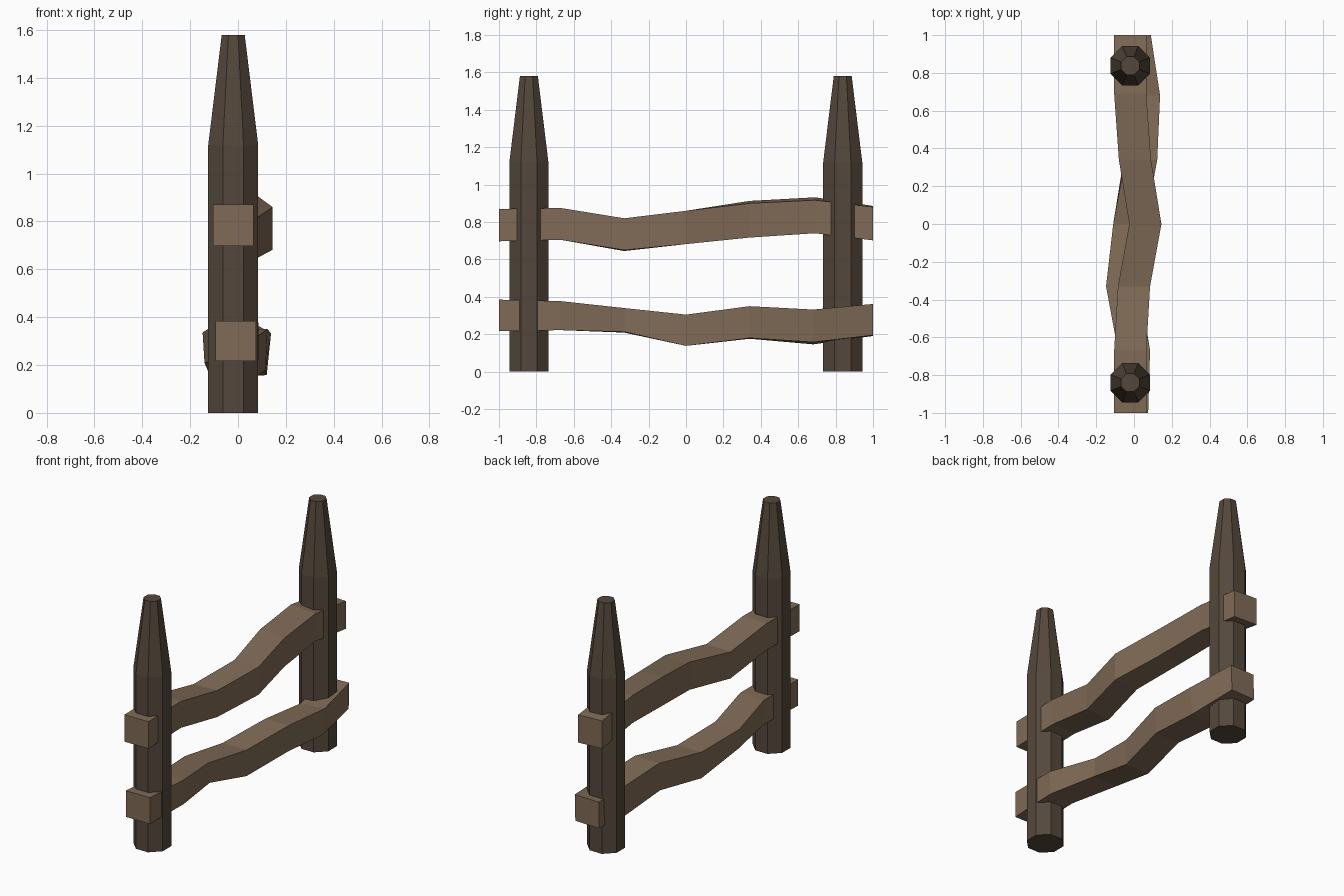
import bpy, bmesh, math

if "Cube" in bpy.data.objects:
    bpy.data.objects.remove(bpy.data.objects["Cube"])


def material(name, rgb):
    m = bpy.data.materials.new(name)
    m.diffuse_color = (*rgb, 1)
    m.use_nodes = True
    m.node_tree.nodes["Principled BSDF"].inputs["Base Color"].default_value = m.diffuse_color
    return m


def loft(name, rings, mat):
    """Skin a closed, flat-shaded tube through a list of vertex rings."""
    bm = bmesh.new()
    loops = [[bm.verts.new(p) for p in ring] for ring in rings]
    n = len(loops[0])
    for a, b in zip(loops, loops[1:]):
        for i in range(n):
            j = (i + 1) % n
            bm.faces.new((a[i], a[j], b[j], b[i]))
    bm.faces.new(loops[0])
    bm.faces.new(loops[-1])
    bmesh.ops.recalc_face_normals(bm, faces=bm.faces)
    mesh = bpy.data.meshes.new(name)
    bm.to_mesh(mesh)
    bm.free()
    mesh.materials.append(mat)
    ob = bpy.data.objects.new(name, mesh)
    bpy.context.collection.objects.link(ob)
    return ob


dark_wood = material("dark_wood", (0.09, 0.064, 0.045))
light_wood = material("light_wood", (0.215, 0.147, 0.094))


# Octagonal posts with a tapered, blunt tip
def octagon(cx, cy, z, r):
    return [(cx + r * math.cos(math.radians(22.5 + 45 * k)),
             cy + r * math.sin(math.radians(22.5 + 45 * k)), z) for k in range(8)]


for name, y in (("front_post", -0.84), ("back_post", 0.838)):
    profile = ((0, 0.113), (1.12, 0.113), (1.58, 0.052))
    loft(name, [octagon(-0.02, y, z, r) for z, r in profile], dark_wood)


# Crooked rails: stations of (y, left x, bottom z, top z, left edge lift, top shift)
def rail(name, stations, width=0.17):
    rings = []
    for y, x, z0, z1, lift, shift in stations:
        rings.append([(x, y, z0 + lift), (x + width, y, z0),
                      (x + width + shift, y, z1), (x + shift, y, z1 + lift)])
    loft(name, rings, light_wood)


rail("upper_rail", [
    (-1.00, -0.105, 0.697, 0.870, 0, 0),
    (-0.67, -0.105, 0.705, 0.875, 0, 0),
    (-0.33, -0.085, 0.650, 0.820, -0.005, 0),
    (0.00, -0.025, 0.682, 0.860, 0, 0),
    (0.34, -0.080, 0.717, 0.900, 0.013, 0),
    (0.69, -0.105, 0.740, 0.917, 0.015, 0),
    (1.00, -0.105, 0.702, 0.880, 0.006, 0),
])
rail("lower_rail", [
    (-1.00, -0.095, 0.217, 0.385, 0, 0),
    (-0.67, -0.085, 0.222, 0.377, 0, 0),
    (-0.33, -0.140, 0.213, 0.340, -0.004, -0.008),
    (0.00, -0.110, 0.138, 0.305, 0, 0),
    (0.34, -0.055, 0.180, 0.350, -0.004, 0.008),
    (0.68, -0.050, 0.158, 0.332, -0.012, 0.018),
    (1.00, -0.085, 0.195, 0.362, -0.004, 0.004),
])
